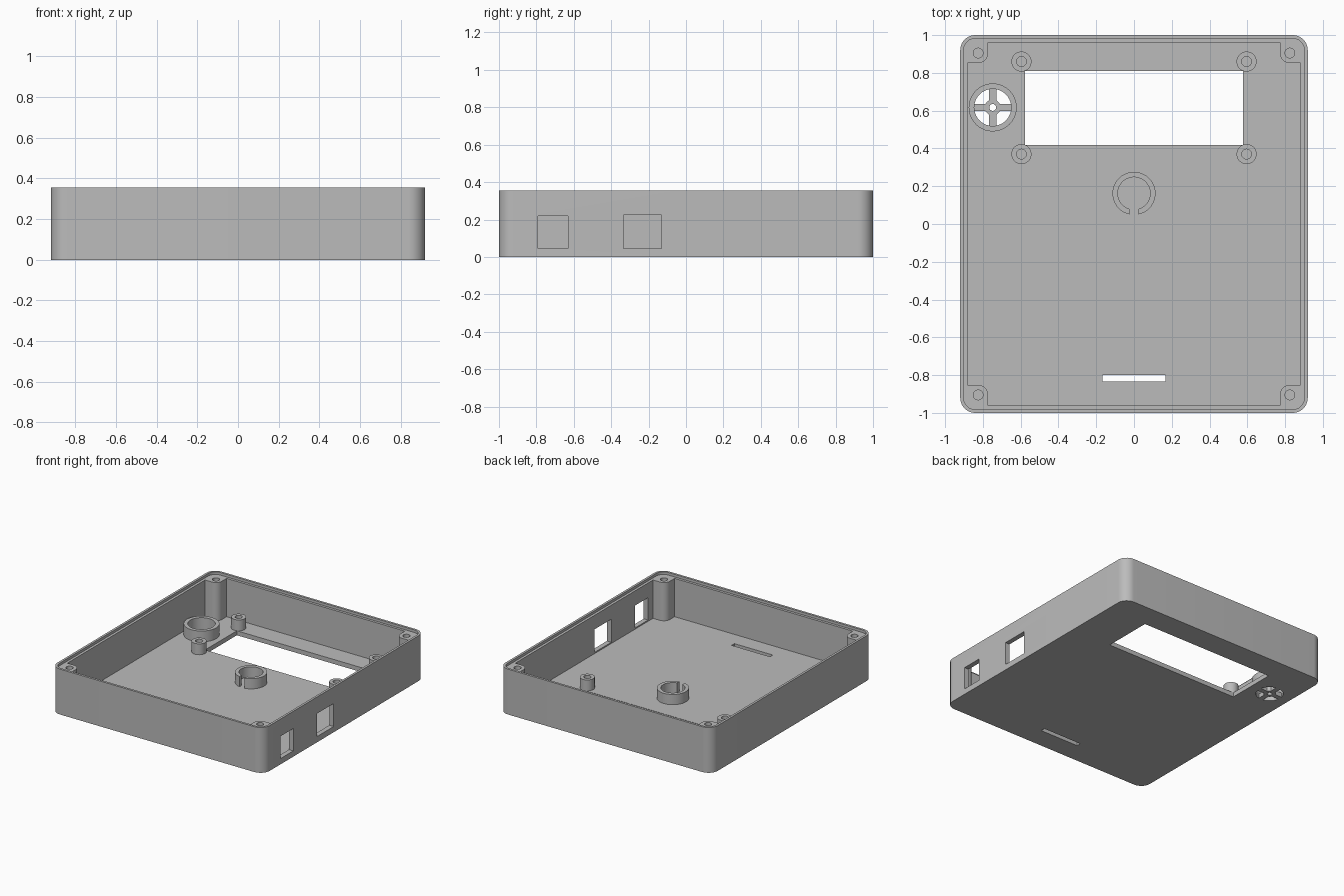
import bpy, bmesh
from math import pi, cos, sin, asin

cube = bpy.data.objects.get("Cube")
if cube:
    bpy.data.objects.remove(cube, do_unlink=True)

grey = bpy.data.materials.new("plain grey")
grey.use_nodes = True
colour = (0.5, 0.5, 0.5, 1)
grey.diffuse_color = colour
grey.node_tree.nodes["Principled BSDF"].inputs["Base Color"].default_value = colour

HALF_X, HALF_Y, HEIGHT = 0.92, 1.0, 0.355
FLOOR, LEDGE, ABOVE = 0.035, 0.335, 0.45
WALL, LIP = 0.038, 0.018
CORNERS = [(1, 1), (-1, 1), (-1, -1), (1, -1)]


def arc(c, r, a0, a1, n=12):
    return [(c[0] + r * cos(a0 + (a1 - a0) * i / n),
             c[1] + r * sin(a0 + (a1 - a0) * i / n)) for i in range(n + 1)]


def circle(c, r, n=40):
    return arc(c, r, 0, 2 * pi, n)[:-1]


def rectangle(x0, x1, y0, y1):
    return [(x0, y0), (x1, y0), (x1, y1), (x0, y1)]


def rounded(hx, hy, r):
    pts = []
    for i, (sx, sy) in enumerate(CORNERS):
        pts += arc((sx * (hx - r), sy * (hy - r)), r, i * pi / 2, (i + 1) * pi / 2)
    return pts


def sector(c, r_in, r_out, start, end, half_gap, n=12):
    """Ring sector whose ends stay parallel to its start and end directions."""
    go, gi = asin(half_gap / r_out), asin(half_gap / r_in)
    return arc(c, r_out, start + go, end - go, n) + arc(c, r_in, end - gi, start + gi, n)


def prism(name, pts, z0, z1):
    bm = bmesh.new()
    base = bm.faces.new([bm.verts.new((x, y, z0)) for x, y in pts])
    out = bmesh.ops.extrude_face_region(bm, geom=[base])
    top = [v for v in out["geom"] if isinstance(v, bmesh.types.BMVert)]
    bmesh.ops.translate(bm, verts=top, vec=(0, 0, z1 - z0))
    bmesh.ops.recalc_face_normals(bm, faces=bm.faces[:])
    mesh = bpy.data.meshes.new(name)
    bm.to_mesh(mesh)
    bm.free()
    mesh.materials.append(grey)
    obj = bpy.data.objects.new(name, mesh)
    bpy.context.collection.objects.link(obj)
    return obj


def select(obj):
    bpy.ops.object.select_all(action="DESELECT")
    obj.select_set(True)
    bpy.context.view_layer.objects.active = obj


def cut(obj, pts, z0, z1):
    cutter = prism("cutter", pts, z0, z1)
    mod = obj.modifiers.new("cut", "BOOLEAN")
    mod.operation, mod.solver, mod.object = "DIFFERENCE", "EXACT", cutter
    select(obj)
    bpy.ops.object.modifier_apply(modifier=mod.name)
    bpy.data.objects.remove(cutter, do_unlink=True)


def finish(obj):
    select(obj)
    bpy.ops.object.shade_smooth_by_angle()


def tube(name, c, r_out, r_in, top):
    obj = prism(name, circle(c, r_out), FLOOR, top)
    cut(obj, circle(c, r_in), FLOOR - 0.1, top + 0.1)
    finish(obj)


# Tray with its lid recess
tray = prism("tray", rounded(HALF_X, HALF_Y, 0.08), 0, HEIGHT)
cut(tray, rounded(HALF_X - LIP, HALF_Y - LIP, 0.062), LEDGE, ABOVE)

# Cavity, leaving a rounded screw post in each corner
POST_X, POST_Y, POST_R = 0.825, 0.905, 0.053
in_x, in_y = HALF_X - WALL, HALF_Y - WALL
quarter = ([(in_x, POST_Y - POST_R)]
           + arc((POST_X, POST_Y), POST_R, 1.5 * pi, pi)
           + [(POST_X - POST_R, in_y)])
cavity = []
for sx, sy in CORNERS:
    side = [(sx * x, sy * y) for x, y in quarter]
    cavity += side if sx * sy > 0 else side[::-1]
cut(tray, cavity, FLOOR, ABOVE)
for sx, sy in CORNERS:
    cut(tray, circle((sx * POST_X, sy * POST_Y), 0.026, 24), FLOOR, ABOVE)

# Screen window and slot through the floor
cut(tray, rectangle(-0.577, 0.577, 0.418, 0.81), -0.1, 0.1)
cut(tray, rectangle(-0.168, 0.166, -0.835, -0.8), -0.1, 0.1)

# Two ports in the left wall
cut(tray, rectangle(0.85, 1, -0.79, -0.63), 0.045, 0.22)
cut(tray, rectangle(0.85, 1, -0.335, -0.13), 0.045, 0.225)

# Sound grille: four openings around a drilled hub
SOUND = (-0.748, 0.617)
for i in range(4):
    cut(tray, sector(SOUND, 0.042, 0.098, i * pi / 2, (i + 1) * pi / 2, 0.019), -0.1, 0.1)
cut(tray, circle(SOUND, 0.018, 24), -0.1, 0.1)
finish(tray)

# Raised rings on the floor
tube("sound_ring", SOUND, 0.127, 0.098, 0.12)
for x in (-0.596, 0.596):
    for y in (0.37, 0.86):
        tube("screen_standoff", (x, y), 0.053, 0.026, 0.12)

# Open ring with its gap towards the front
clip = prism("open_ring", sector((0, 0.162), 0.086, 0.114, -pi / 2, 1.5 * pi, 0.023, 40),
             FLOOR, 0.115)
finish(clip)
